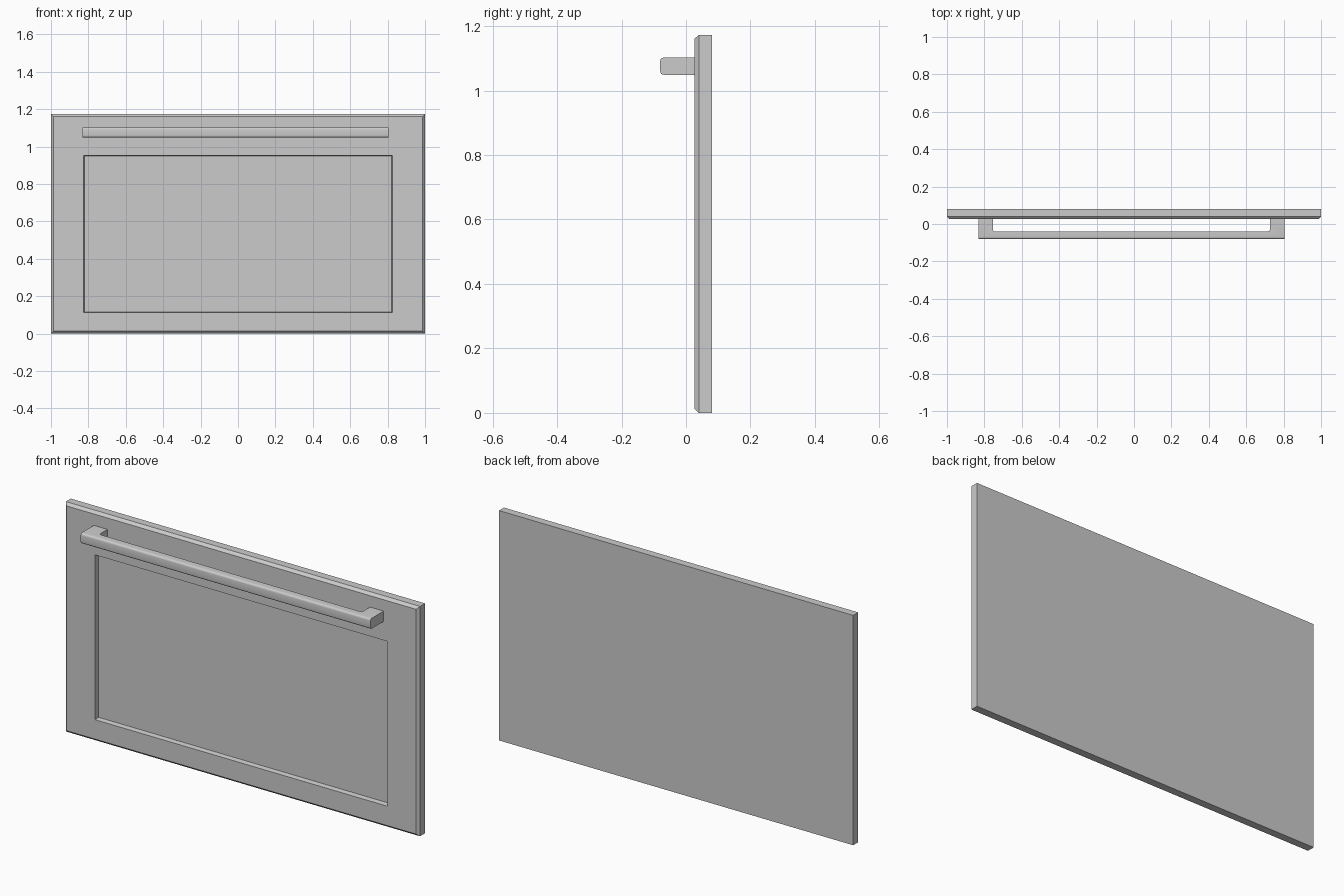
import bpy, bmesh

if "Cube" in bpy.data.objects:
    bpy.data.objects.remove(bpy.data.objects["Cube"])


def make_object(name, bm):
    bmesh.ops.recalc_face_normals(bm, faces=bm.faces)
    mesh = bpy.data.meshes.new(name)
    bm.to_mesh(mesh)
    bm.free()
    obj = bpy.data.objects.new(name, mesh)
    bpy.context.collection.objects.link(obj)
    return obj


# Door panel: stacked rectangles (half width, bottom, top, y) from back to recess floor
rings = [
    (1.0, 0.0, 1.173, 0.08),         # flat back
    (1.0, 0.0, 1.173, 0.04),         # start of chamfer
    (0.987, 0.013, 1.16, 0.026),     # front face outline
    (0.826, 0.112, 0.953, 0.026),    # recess opening
    (0.822, 0.116, 0.949, 0.05),     # recess floor
]
bm = bmesh.new()
loops = [[bm.verts.new(p) for p in ((-w, y, b), (w, y, b), (w, y, t), (-w, y, t))]
         for w, b, t, y in rings]
for a, b in zip(loops, loops[1:]):
    for i in range(4):
        j = (i + 1) % 4
        bm.faces.new((a[i], a[j], b[j], b[i]))
bm.faces.new(loops[0])
bm.faces.new(loops[-1])
make_object("door_panel", bm)

# Handle: U-shaped plan outline extruded upwards
FRONT, BAR_BACK, MOUNT = -0.08, -0.04, 0.027
outline = [(-0.832, MOUNT), (-0.832, FRONT), (0.804, FRONT), (0.804, MOUNT),
           (0.727, MOUNT), (0.727, BAR_BACK), (-0.755, BAR_BACK), (-0.755, MOUNT)]
bm = bmesh.new()
face = bm.faces.new([bm.verts.new((x, y, 1.049)) for x, y in outline])
top = bmesh.ops.extrude_face_region(bm, geom=[face])["geom"]
bmesh.ops.translate(bm, vec=(0, 0, 0.053),
                    verts=[v for v in top if isinstance(v, bmesh.types.BMVert)])


def round_edges(y, along_x, radius):
    edges = [e for e in bm.edges
             if all(abs(v.co.y - y) < 1e-4 for v in e.verts)
             and (abs(e.verts[0].co.x - e.verts[1].co.x) > 0.5) == along_x
             and (along_x or abs(e.verts[0].co.z - e.verts[1].co.z) > 0.02)]
    bmesh.ops.bevel(bm, geom=edges, offset=radius, segments=4, profile=0.5,
                    affect='EDGES')


round_edges(BAR_BACK, False, 0.012)   # inner corners of the U
round_edges(FRONT, True, 0.01)        # long front edges of the bar
handle = make_object("handle", bm)
bpy.context.view_layer.objects.active = handle
handle.select_set(True)
bpy.ops.object.shade_smooth_by_angle(angle=0.6)
